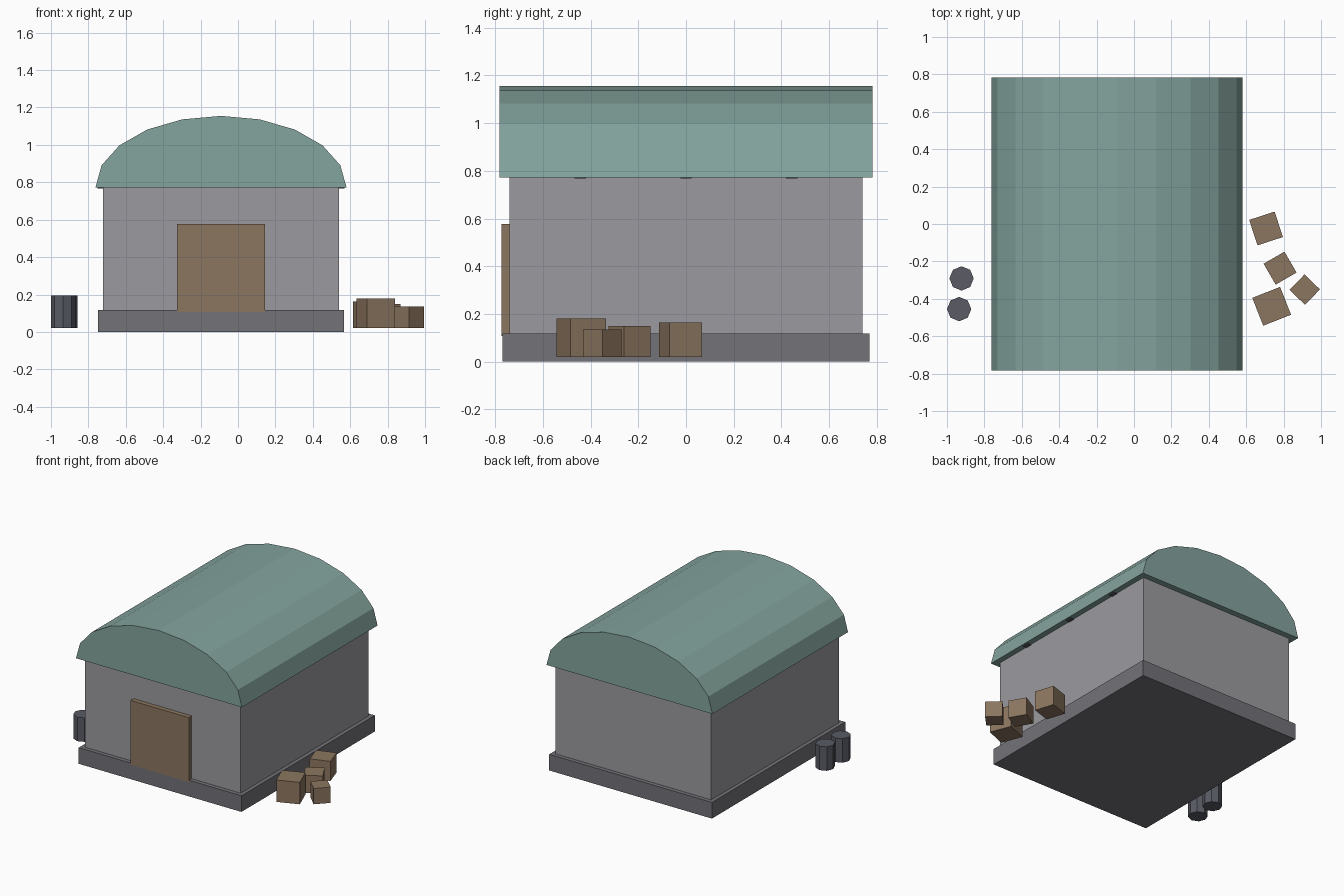
import bpy, bmesh
from math import cos, sin, pi, radians

if "Cube" in bpy.data.objects:
    bpy.data.objects.remove(bpy.data.objects["Cube"])

CX = -0.091  # building centre line


def material(name, rgb):
    m = bpy.data.materials.new(name)
    m.diffuse_color = (*rgb, 1)
    m.use_nodes = True
    m.node_tree.nodes["Principled BSDF"].inputs["Base Color"].default_value = m.diffuse_color
    return m


TEAL = material("teal", (0.23, 0.37, 0.34))
WALL = material("wall_grey", (0.33, 0.33, 0.35))
STONE = material("stone_grey", (0.17, 0.17, 0.19))
DARK = material("dark_grey", (0.10, 0.105, 0.13))
WOOD = material("wood", (0.26, 0.18, 0.115))


def prism(name, outline, depth, mat):
    """Solid made by pushing a 3D outline along a vector."""
    bm = bmesh.new()
    face = bm.faces.new([bm.verts.new(p) for p in outline])
    ext = bmesh.ops.extrude_face_region(bm, geom=[face], use_keep_orig=True)
    verts = [v for v in ext["geom"] if isinstance(v, bmesh.types.BMVert)]
    bmesh.ops.translate(bm, verts=verts, vec=depth)
    bmesh.ops.recalc_face_normals(bm, faces=bm.faces)
    me = bpy.data.meshes.new(name)
    bm.to_mesh(me)
    bm.free()
    me.materials.append(mat)
    ob = bpy.data.objects.new(name, me)
    bpy.context.collection.objects.link(ob)
    return ob


def box(name, x, y, z, mat):
    corners = [(x[0], y[0], 0), (x[1], y[0], 0), (x[1], y[1], 0), (x[0], y[1], 0)]
    ob = prism(name, corners, (0, 0, z[1] - z[0]), mat)
    ob.location.z = z[0]
    return ob


# Foundation, walls and front door
box("foundation", (CX - 0.658, CX + 0.658), (-0.77, 0.77), (0, 0.118), STONE)
box("walls", (CX - 0.63, CX + 0.63), (-0.74, 0.74), (0.118, 0.775), WALL)
box("door", (CX - 0.235, CX + 0.235), (-0.774, -0.735), (0.107, 0.578), WOOD)

# Barrel roof: ten-sided half ellipse
arch = [(CX + 0.671 * cos(i * pi / 10), -0.783, 0.773 + 0.382 * sin(i * pi / 10))
        for i in range(11)]
prism("roof", arch, (0, 1.566, 0), TEAL)

# Roof ribs, just peeking out under the eaves
for i, y in enumerate((-0.443, 0, 0.443)):
    box(f"roof_rib_{i + 1}", (CX - 0.66, CX + 0.66), (y - 0.024, y + 0.024),
        (0.768, 0.785), DARK)

# Barrels on the left
for i, (x, y) in enumerate([(-0.922, -0.291), (-0.935, -0.455)]):
    ring = [(0.065 * cos(k * pi / 4), 0.065 * sin(k * pi / 4), 0) for k in range(8)]
    ob = prism(f"barrel_{i + 1}", ring, (0, 0, 0.175), DARK)
    ob.location = (x, y, 0.02)

# Crates on the right: x, y, size, turn
for i, (x, y, s, a) in enumerate([(0.706, -0.024, 0.143, 18), (0.781, -0.236, 0.129, 30),
                                  (0.736, -0.440, 0.16, 21.5), (0.913, -0.351, 0.115, 46)]):
    ob = box(f"crate_{i + 1}", (-s / 2, s / 2), (-s / 2, s / 2), (0.02, 0.02 + s), WOOD)
    ob.location = (x, y, 0.02)
    ob.rotation_euler.z = radians(a)
